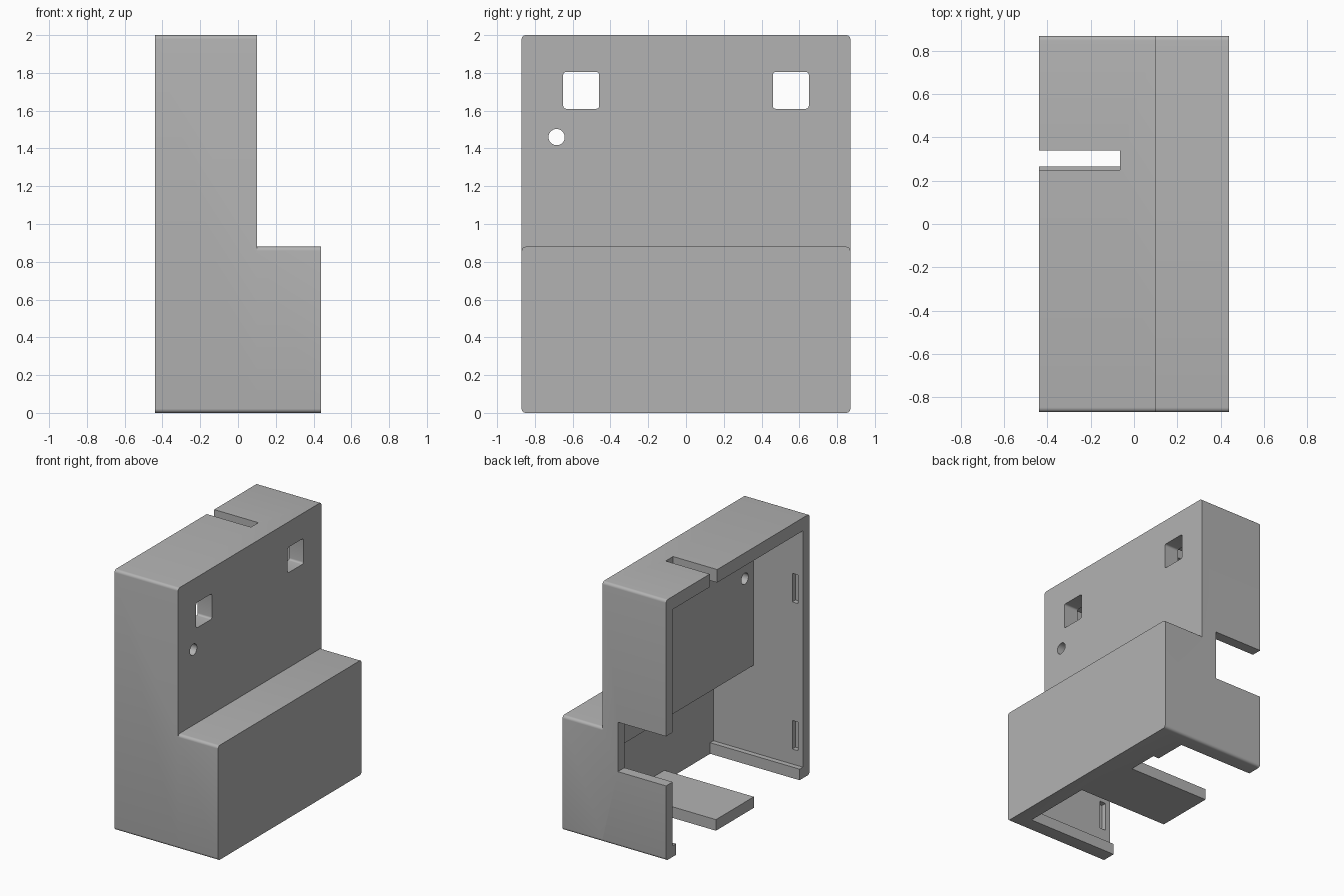
import bpy, bmesh, math
from mathutils import Matrix, Vector

cube = bpy.data.objects.get("Cube")
if cube:
    bpy.data.objects.remove(cube, do_unlink=True)

grey = bpy.data.materials.new("plain grey")
grey.use_nodes = True
colour = (0.45, 0.45, 0.45, 1)
grey.diffuse_color = colour
grey.node_tree.nodes["Principled BSDF"].inputs["Base Color"].default_value = colour


def add_object(name, bm):
    mesh = bpy.data.meshes.new(name)
    bm.to_mesh(mesh)
    bm.free()
    mesh.materials.append(grey)
    obj = bpy.data.objects.new(name, mesh)
    bpy.context.collection.objects.link(obj)
    return obj


def box(name, x, y, z, radius=0):
    """Box from (min, max) ranges; radius rounds the edges running along x."""
    bm = bmesh.new()
    size = [b - a for a, b in (x, y, z)]
    mid = [(a + b) / 2 for a, b in (x, y, z)]
    bmesh.ops.create_cube(bm, size=1, matrix=Matrix.Translation(mid) @ Matrix.Diagonal((*size, 1)))
    if radius:
        edges = [e for e in bm.edges if abs(e.verts[0].co.x - e.verts[1].co.x) > 0.01]
        bmesh.ops.bevel(bm, geom=edges, offset=radius, segments=5, profile=0.5, affect='EDGES')
    return add_object(name, bm)


def combine(target, other, operation):
    """Apply a boolean and remove the helper."""
    mod = target.modifiers.new(operation, 'BOOLEAN')
    mod.operation = operation
    mod.solver = 'EXACT'
    mod.object = other
    bpy.context.view_layer.objects.active = target
    bpy.ops.object.modifier_apply(modifier=mod.name)
    bpy.data.objects.remove(other, do_unlink=True)


W = 0.87          # half width
BACK = -0.44      # open side
OUT = BACK - 0.1  # cutters start beyond the open side

# Stepped outer body
housing = box("housing", (BACK, 0.10), (-W, W), (0, 2), 0.022)
combine(housing, box("step", (0.10, 0.44), (-W, W), (0, 0.88), 0.022), 'UNION')

# Hollow interior, open at the back
combine(housing, box("upper_cavity", (OUT, -0.02), (-0.79, 0.79), (0.085, 1.90)), 'DIFFERENCE')
combine(housing, box("lower_cavity", (OUT, 0.32), (-0.79, 0.79), (0.085, 0.755)), 'DIFFERENCE')

# Floor openings on both sides of the central tongue
for x_end, y in ((0.32, (-0.75, -0.195)), (0.24, (0.265, 0.5)), (0.19, (0.49, 0.75))):
    combine(housing, box("floor_opening", (OUT, x_end), y, (-0.1, 0.2)), 'DIFFERENCE')

# Slot in the roof and cable notch in the side wall
combine(housing, box("roof_slot", (OUT, -0.065), (0.25, 0.34), (1.8, 2.1)), 'DIFFERENCE')
combine(housing, box("side_notch", (OUT, -0.03), (0.7, 1.0), (0.575, 0.955)), 'DIFFERENCE')

# Two rounded windows
for y in (-0.555, 0.555):
    window = box("window", (-0.2, 0.3), (y - 0.095, y + 0.095), (1.61, 1.805), 0.015)
    combine(housing, window, 'DIFFERENCE')

# Round hole
bm = bmesh.new()
bmesh.ops.create_cone(bm, cap_ends=True, segments=32, radius1=0.043, radius2=0.043, depth=0.6,
                      matrix=Matrix.Translation((0.05, -0.685, 1.46)) @ Matrix.Rotation(math.pi / 2, 4, 'Y'))
combine(housing, add_object("round_hole", bm), 'DIFFERENCE')

# Latch recesses inside both side walls
for side in (-1, 1):
    for z in (0.2, 1.33):
        y = sorted((side * 0.75, side * 0.83))
        combine(housing, box("latch_recess", (-0.40, -0.35), y, (z, z + 0.22)), 'DIFFERENCE')

bpy.ops.object.select_all(action='DESELECT')
housing.select_set(True)
bpy.context.view_layer.objects.active = housing
bpy.ops.object.shade_smooth_by_angle(angle=math.radians(30))
